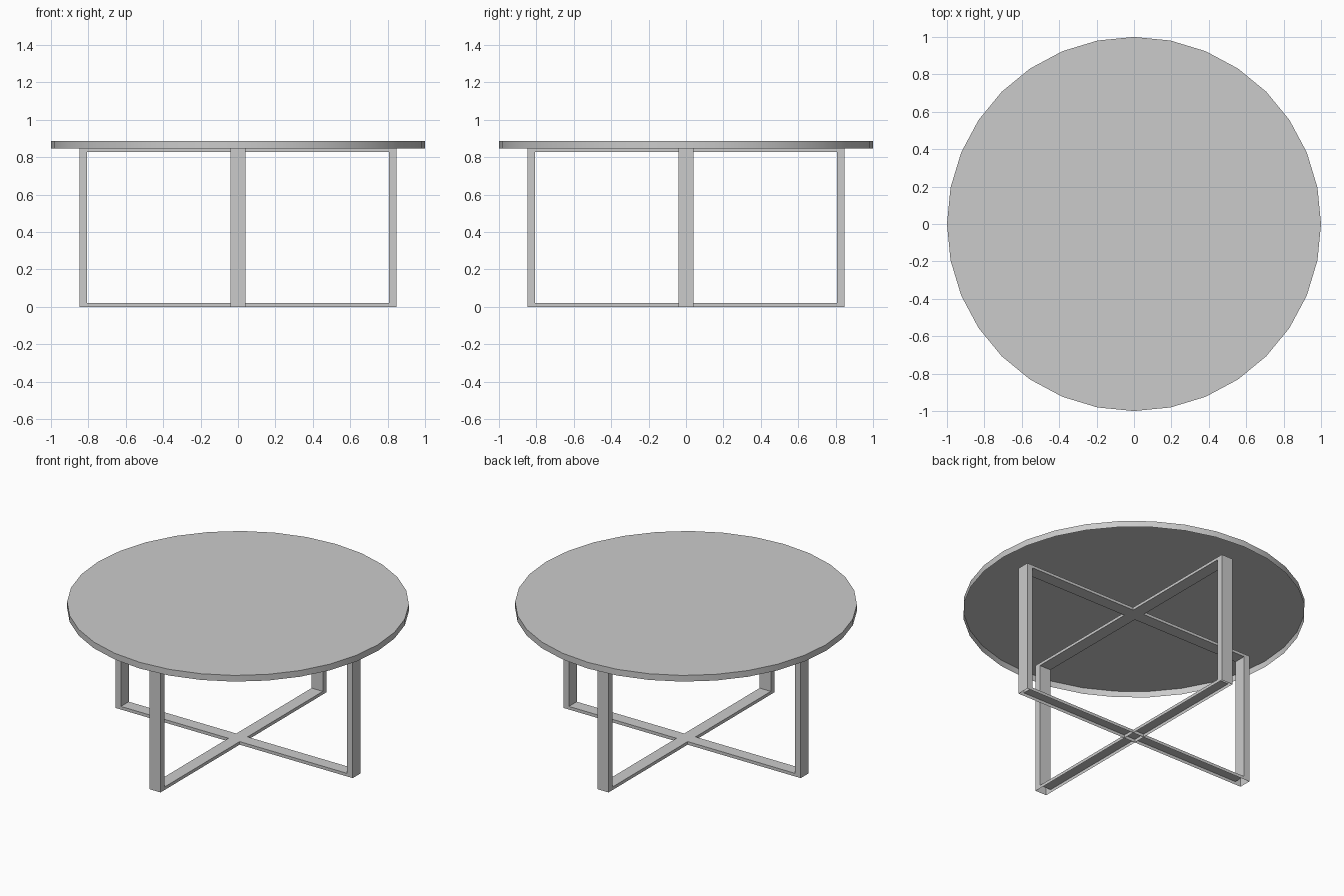
import bpy, bmesh
from math import pi
from mathutils import Matrix

if "Cube" in bpy.data.objects:
    bpy.data.objects.remove(bpy.data.objects["Cube"])

TOP, RIM = 0.887, 0.847   # upper surface and lower rim of the table top


def add_object(name, bm):
    mesh = bpy.data.meshes.new(name)
    bm.to_mesh(mesh)
    bm.free()
    obj = bpy.data.objects.new(name, mesh)
    bpy.context.collection.objects.link(obj)
    return obj


def table_top():
    """Round 32-sided slab with a rim, open underneath."""
    bm = bmesh.new()
    bmesh.ops.create_cone(bm, cap_ends=True, segments=32, radius1=1, radius2=1,
                          depth=TOP - RIM,
                          matrix=Matrix.Translation((0, 0, (TOP + RIM) / 2)))
    under = [f for f in bm.faces if f.normal.z < -0.5]
    bmesh.ops.delete(bm, geom=under, context='FACES_ONLY')
    obj = add_object("table_top", bm)
    bpy.context.view_layer.objects.active = obj
    obj.select_set(True)
    bpy.ops.object.shade_smooth_by_angle(angle=pi / 6)
    obj.select_set(False)


def leg_frame(name, angle):
    """Rectangular hoop of flat bar, open along its top and underside."""
    bm = bmesh.new()
    half_width = 0.04
    outer = [(-0.847, 0), (0.847, 0), (0.847, RIM), (-0.847, RIM)]
    inner = [(-0.808, 0.02), (0.808, 0.02), (0.808, 0.829), (-0.808, 0.829)]

    def ring(points, y):
        return [bm.verts.new((x, y, z)) for x, z in points]

    of, ob = ring(outer, -half_width), ring(outer, half_width)
    nf, nb = ring(inner, -half_width), ring(inner, half_width)
    for i in range(4):
        j = (i + 1) % 4
        bm.faces.new((of[i], of[j], nf[j], nf[i]))      # front side
        bm.faces.new((ob[j], ob[i], nb[i], nb[j]))      # back side
        bm.faces.new((nf[i], nf[j], nb[j], nb[i]))      # inside of hoop
        if i in (1, 3):
            bm.faces.new((of[j], of[i], ob[i], ob[j]))  # outer leg face
    bmesh.ops.recalc_face_normals(bm, faces=bm.faces)
    bm.transform(Matrix.Rotation(angle, 4, 'Z'))
    add_object(name, bm)


table_top()
# Two crossing leg frames
leg_frame("leg_frame_side", 0)
leg_frame("leg_frame_front", pi / 2)
